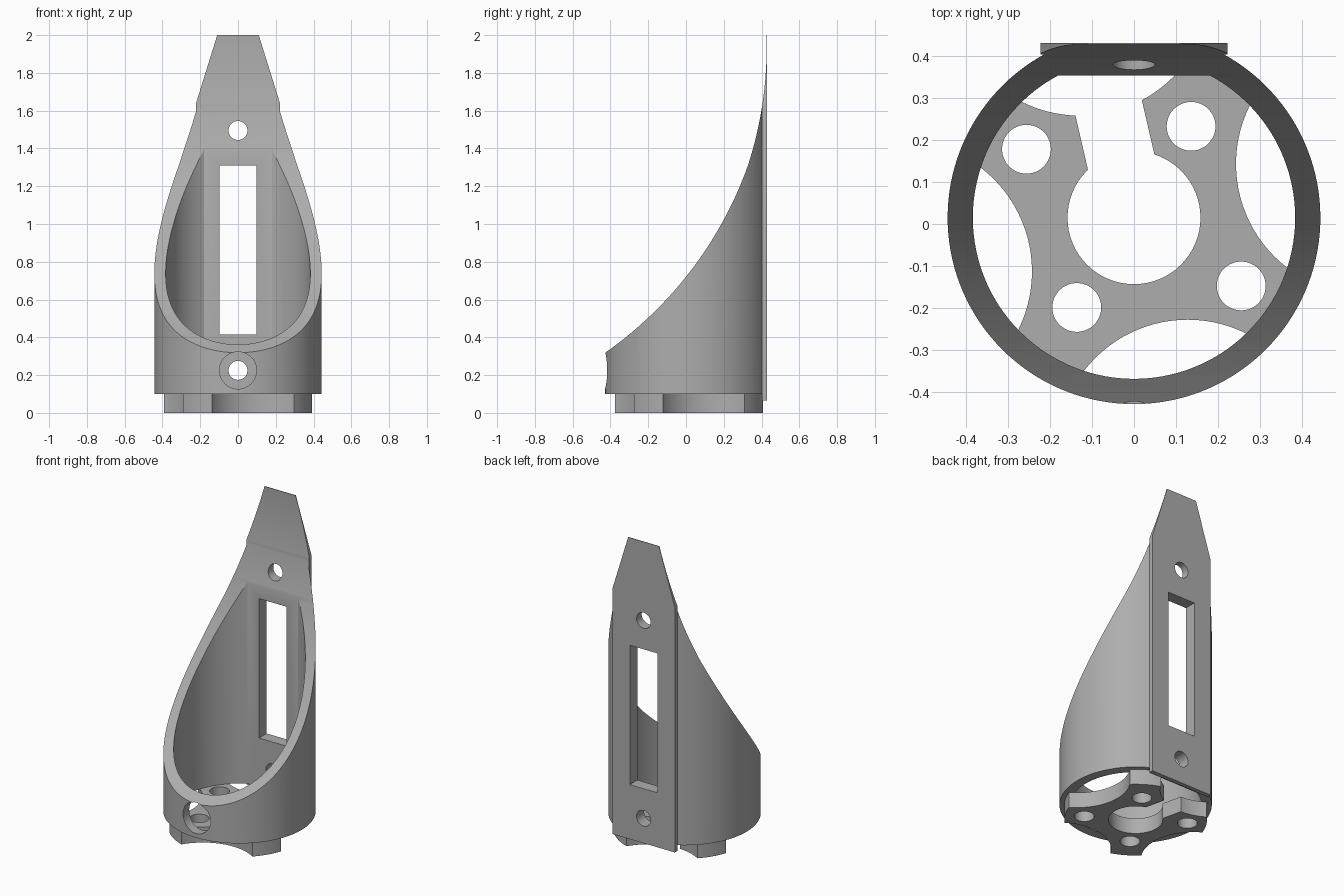
import bpy, bmesh
from math import sin, cos, pi, sqrt, asin, radians
from mathutils import Vector

if "Cube" in bpy.data.objects:
    bpy.data.objects.remove(bpy.data.objects["Cube"], do_unlink=True)

CY = 0.015            # tube axis in y
BACK = 0.43           # flat rear plane
INNER_FLAT = 0.353    # flat inside face of the rear wall

grey = bpy.data.materials.new("plain_grey")
grey.use_nodes = True
colour = (0.42, 0.42, 0.42, 1)
grey.diffuse_color = colour
grey.node_tree.nodes["Principled BSDF"].inputs["Base Color"].default_value = colour


def prism(name, pts, axis, lo, hi):
    """Extrude a 2D outline along one axis (outline uses the other two)."""
    def place(p, t):
        a, b = p
        return {"x": (t, a, b), "y": (a, t, b), "z": (a, b, t)}[axis]
    bm = bmesh.new()
    face = bm.faces.new([bm.verts.new(place(p, lo)) for p in pts])
    ext = bmesh.ops.extrude_face_region(bm, geom=[face])
    verts = [v for v in ext["geom"] if isinstance(v, bmesh.types.BMVert)]
    shift = Vector(place((0, 0), hi - lo))
    bmesh.ops.translate(bm, verts=verts, vec=shift)
    bmesh.ops.recalc_face_normals(bm, faces=bm.faces)
    me = bpy.data.meshes.new(name)
    bm.to_mesh(me)
    bm.free()
    me.materials.append(grey)
    ob = bpy.data.objects.new(name, me)
    bpy.context.collection.objects.link(ob)
    return ob


def circle(cx, cy, r, n=48):
    return [(cx + r * cos(2 * pi * i / n), cy + r * sin(2 * pi * i / n)) for i in range(n)]


def flat_circle(r, flat, n=120):
    """Circle about the tube axis with its rear cut off by a flat."""
    a = asin((flat - CY) / r)
    start, sweep = pi - a, pi + 2 * a
    return [(r * cos(start + sweep * i / n), CY + r * sin(start + sweep * i / n))
            for i in range(n + 1)]


def rect(x0, x1, y0, y1):
    return [(x0, y0), (x1, y0), (x1, y1), (x0, y1)]


def combine(target, tool, operation):
    mod = target.modifiers.new(operation.lower(), "BOOLEAN")
    mod.operation, mod.object, mod.solver = operation, tool, "EXACT"
    bpy.context.view_layer.objects.active = target
    bpy.ops.object.modifier_apply(modifier=mod.name)
    bpy.data.objects.remove(tool, do_unlink=True)


def polar(r, deg):
    return r * cos(radians(deg)), CY + r * sin(radians(deg))


# Tube with a flat rear and the long mounting plate
body = prism("scoop_body", flat_circle(0.443, BACK), "z", 0.1, 2.0)
combine(body, prism("plate", rect(-0.222, 0.222, 0.403, BACK), "z", 0.065, 2.0), "UNION")

# Hollow bore, flat along the rear wall
combine(body, prism("bore", flat_circle(0.383, INNER_FLAT), "z", -0.1, 2.2), "DIFFERENCE")


# Curved slanting mouth, sweeping up to a thin tip
def mouth(z):
    return sqrt(2.056 ** 2 - (z - 2.002) ** 2) - 1.608 - 0.0314 * max(0, z - 1.3)


steps = [0.22 + 1.78 * i / 60 for i in range(61)]
outline = [(mouth(z), z) for z in steps] + [(mouth(2.0), 2.2), (-1, 2.2), (-1, 0.22)]
combine(body, prism("mouth", outline, "x", -1, 1), "DIFFERENCE")

# Tapered tip
for s in (-1, 1):
    wedge = [(s * 0.222, 1.64), (s * 0.11, 2.0), (s * 0.11, 2.1), (s * 0.6, 2.1), (s * 0.6, 1.64)]
    combine(body, prism("wedge", wedge, "y", -0.6, 0.6), "DIFFERENCE")

# Rear window, two screw holes and the front access hole
combine(body, prism("window", rect(-0.098, 0.098, 0.415, 1.31), "y", 0.2, 0.6), "DIFFERENCE")
for z in (0.225, 1.495):
    combine(body, prism("screw", circle(0, z, 0.05), "y", 0.2, 0.6), "DIFFERENCE")
combine(body, prism("access", circle(0, 0.225, 0.098), "y", -0.6, -0.2), "DIFFERENCE")

# Four-armed base with scalloped sides
base = prism("mounting_base", flat_circle(0.415, BACK - 0.001), "z", 0.0, 0.1)
for deg in (13, 103, 193, 283):
    combine(base, prism("scallop", circle(*polar(0.568, deg), 0.311, 96), "z", -0.1, 0.2), "DIFFERENCE")
combine(base, prism("centre", circle(0, CY, 0.158, 64), "z", -0.1, 0.2), "DIFFERENCE")
for deg, r in ((147.5, 0.303), (58, 0.256), (-32.5, 0.302), (-122.5, 0.253)):
    combine(base, prism("bolt", circle(*polar(r, deg), 0.058), "z", -0.1, 0.2), "DIFFERENCE")

# Slot opening the centre hole toward the rear
along = Vector((cos(radians(103)), sin(radians(103))))
side = Vector((along.y, -along.x)) * 0.081
mid = Vector((0, CY))
slot = [mid - side, mid + side, mid + side + along * 0.4, mid - side + along * 0.4]
combine(base, prism("slot", [tuple(p) for p in slot], "z", -0.1, 0.2), "DIFFERENCE")

# Smooth curved walls, sharp rims
for ob in (body, base):
    bpy.ops.object.select_all(action="DESELECT")
    ob.select_set(True)
    bpy.context.view_layer.objects.active = ob
    bpy.ops.object.shade_smooth_by_angle(angle=radians(25))
